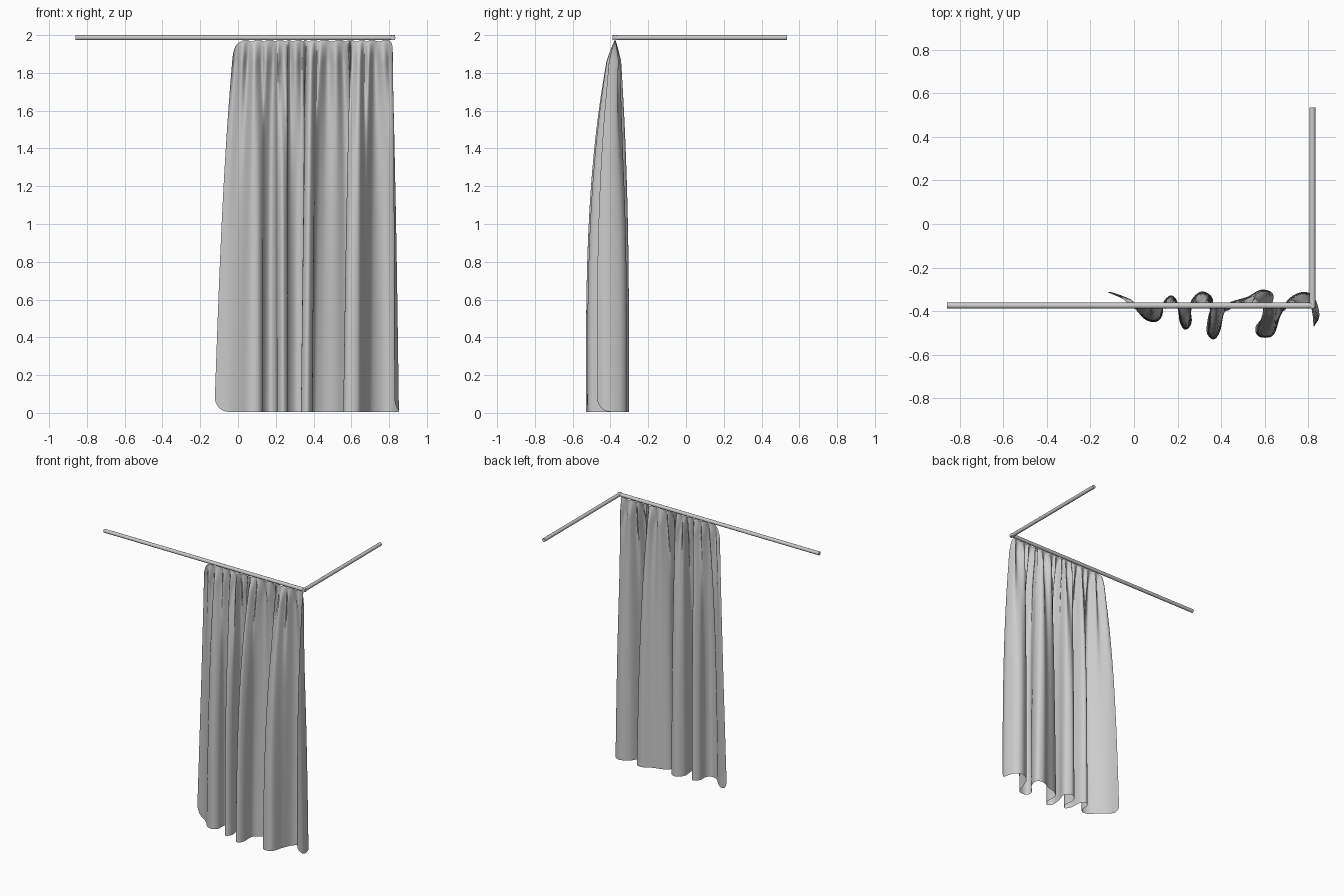
import bpy, bmesh, math
from mathutils import Vector

if "Cube" in bpy.data.objects:
    bpy.data.objects.remove(bpy.data.objects["Cube"])

grey = bpy.data.materials.new("light_grey")
grey.diffuse_color = (0.6, 0.6, 0.6, 1)
grey.use_nodes = True
grey.node_tree.nodes["Principled BSDF"].inputs["Base Color"].default_value = grey.diffuse_color


def finish(bm, name):
    bmesh.ops.recalc_face_normals(bm, faces=bm.faces)
    me = bpy.data.meshes.new(name)
    bm.to_mesh(me)
    bm.free()
    me.materials.append(grey)
    ob = bpy.data.objects.new(name, me)
    bpy.context.collection.objects.link(ob)
    bpy.context.view_layer.objects.active = ob
    ob.select_set(True)
    bpy.ops.object.shade_smooth_by_angle(angle=math.radians(50))
    ob.select_set(False)
    return ob


# Rail: two straight tubes meeting at the corner
def tube(name, a, b, r=0.0135):
    a, b = Vector(a), Vector(b)
    bm = bmesh.new()
    bmesh.ops.create_cone(bm, cap_ends=True, segments=24, radius1=r, radius2=r,
                          depth=(b - a).length)
    rot = (b - a).to_track_quat('Z', 'Y').to_matrix().to_4x4()
    bm.transform(rot)
    bmesh.ops.translate(bm, verts=bm.verts, vec=(a + b) / 2)
    return finish(bm, name)


RZ, RY = 1.9865, -0.375
tube("front_rail", (-0.86, RY, RZ), (0.832, RY, RZ))
tube("side_rail", (0.82, RY - 0.0135, RZ), (0.82, 0.535, RZ))

# Hem path of the curtain, seen from above
HEM = [(-.125, -.312), (-.05, -.345), (0, -.385), (.05, -.438), (.1, -.45), (.13, -.42),
       (.135, -.36), (.17, -.328), (.2, -.36), (.21, -.45), (.237, -.486), (.265, -.45),
       (.26, -.36), (.31, -.31), (.362, -.345), (.34, -.43), (.335, -.5), (.365, -.53),
       (.393, -.49), (.395, -.4), (.44, -.36), (.52, -.335), (.59, -.302), (.64, -.325),
       (.62, -.4), (.56, -.47), (.575, -.518), (.64, -.51), (.672, -.42), (.71, -.345),
       (.78, -.312), (.83, -.34), (.852, -.42), (.828, -.472)]
pts = [Vector(p) for p in HEM]
pts = [2 * pts[0] - pts[1]] + pts + [2 * pts[-1] - pts[-2]]

# Smooth the hem and measure it
path = []
for i in range(1, len(pts) - 2):
    p0, p1, p2, p3 = pts[i - 1:i + 3]
    for k in range(16):
        t = k / 16
        path.append(0.5 * (2 * p1 + (p2 - p0) * t + (2 * p0 - 5 * p1 + 4 * p2 - p3) * t * t
                           + (3 * p1 - p0 - 3 * p2 + p3) * t ** 3))
path.append(pts[-2])
dist = [0.0]
for a, b in zip(path, path[1:]):
    dist.append(dist[-1] + (b - a).length)
L = dist[-1]


def hem(s):
    i = 0
    while i < len(dist) - 2 and dist[i + 1] < s:
        i += 1
    t = (s - dist[i]) / (dist[i + 1] - dist[i])
    return path[i].lerp(path[i + 1], min(max(t, 0), 1))


# Columns bunch up at both edges so the corners stay round
R, NE, NM, ROWS, PLEATS = 0.08, 10, 360, 64, 16
edge = [R * (1 - math.cos(math.pi / 2 * k / NE)) for k in range(NE)]
cols = edge + [R + (L - 2 * R) * k / NM for k in range(NM + 1)] + [L - d for d in reversed(edge)]

bm = bmesh.new()
grid = []
for s in cols:
    u = s / L
    h = hem(s)
    top_x = 0.7 * (-0.02 + 0.845 * u) + 0.3 * (-0.02 + 0.845 * (h.x + 0.125) / 0.975)
    d = min(s, L - s)
    c = 1 - math.sqrt(max(0, 1 - (1 - min(d / R, 1)) ** 2))
    phase = 2 * math.pi * PLEATS * u + 0.8 * math.sin(17 * u)
    z_top = 1.978 - 0.1 * c - 0.012 * math.sin(phase / 2) ** 2
    z_bot = 0.006 + 0.08 * c
    col = []
    for j in range(ROWS + 1):
        q = (j / ROWS) ** 1.4
        z = z_top + (z_bot - z_top) * q
        t = min(max((1.98 - z) / 1.974, 0), 1)
        f = 1 - (1 - t) ** 3.2
        pleat = math.sin(phase) * 0.024 * min(1, t / 0.06) * math.exp(-3.2 * t) * (1 - t)
        x = top_x + (h.x - top_x) * (0.35 * f + 0.65 * t)
        y = RY + (h.y - RY) * f + pleat
        col.append(bm.verts.new((x, y, z)))
    grid.append(col)
for a, b in zip(grid, grid[1:]):
    for j in range(ROWS):
        bm.faces.new((a[j], a[j + 1], b[j + 1], b[j]))
finish(bm, "curtain")
